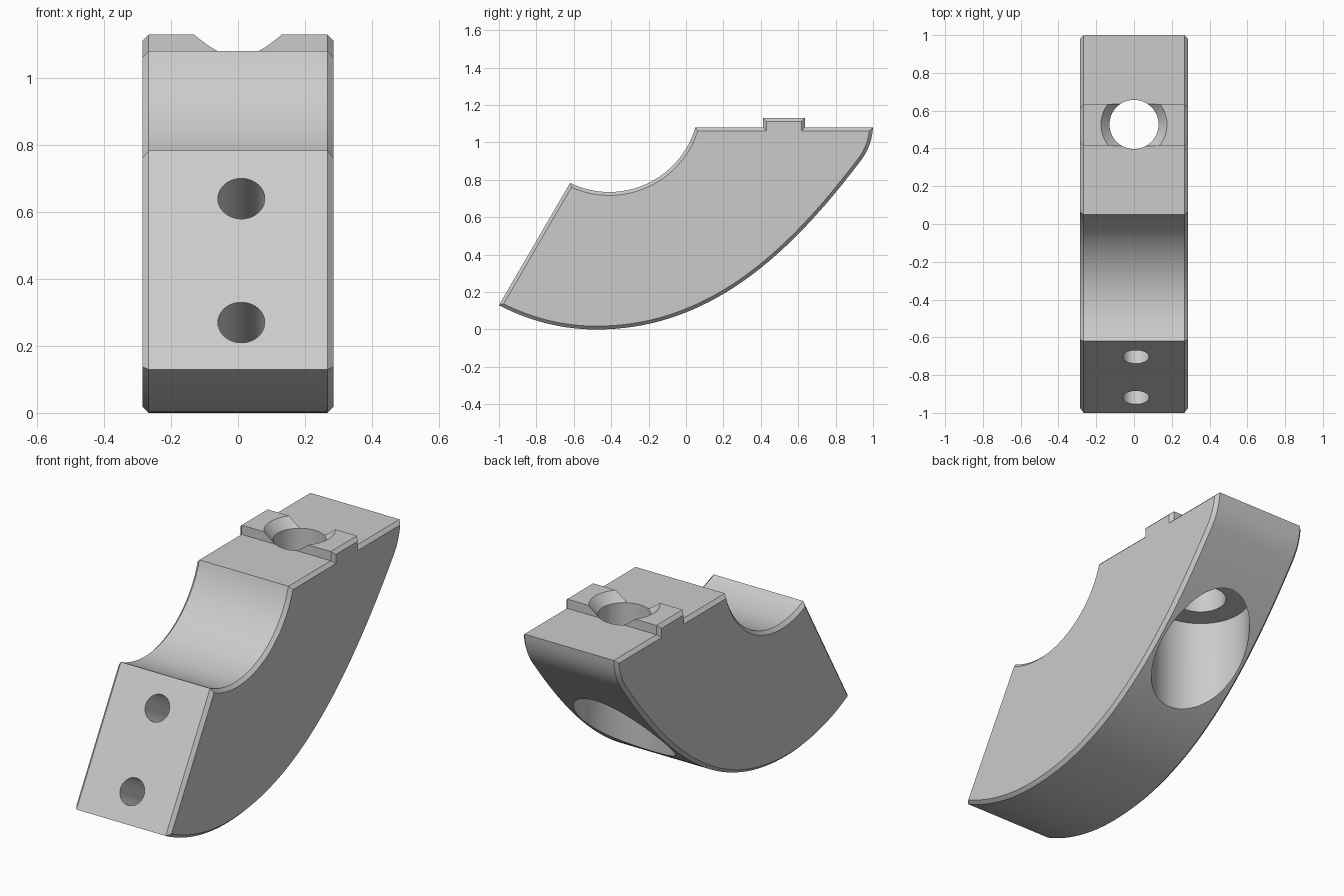
import bpy, bmesh, math
from mathutils import Vector, Matrix

cube = bpy.data.objects.get("Cube")
if cube:
    bpy.data.objects.remove(cube, do_unlink=True)

grey = bpy.data.materials.new("light grey")
grey.use_nodes = True
colour = (0.6, 0.6, 0.6, 1)
grey.diffuse_color = colour
grey.node_tree.nodes["Principled BSDF"].inputs["Base Color"].default_value = colour

HALF, CHAMFER = 0.285, 0.018


def bezier(a, b, c, d, n):
    """Points on a cubic curve, without the last one."""
    a, b, c, d = map(Vector, (a, b, c, d))
    return [a * (1 - t) ** 3 + b * 3 * t * (1 - t) ** 2 + c * 3 * t * t * (1 - t) + d * t ** 3
            for t in (i / n for i in range(n))]


def make_object(name, bm):
    bmesh.ops.recalc_face_normals(bm, faces=bm.faces)
    mesh = bpy.data.meshes.new(name)
    bm.to_mesh(mesh)
    bm.free()
    mesh.materials.append(grey)
    obj = bpy.data.objects.new(name, mesh)
    bpy.context.collection.objects.link(obj)
    return obj


# Side profile (y, z): curved underside, rounded tip, top with raised tab
profile = bezier((-1, 0.13), (-0.84, 0.045), (-0.66, 0), (-0.48, 0), 14)
profile += bezier((-0.48, 0), (0.14, 0), (0.57, 0.42), (0.94, 0.91), 36)
profile += bezier((0.94, 0.91), (0.98, 0.965), (0.995, 1.02), (1, 1.08), 8)
profile += [(1, 1.08), (0.635, 1.08), (0.635, 1.13), (0.412, 1.13), (0.412, 1.08)]

# Concave saddle arc down to the slanted front face
centre, radius = Vector((-0.41, 1.214)), 0.479
start, end = math.radians(-16.2), math.radians(-116)
for i in range(33):
    a = start + (end - start) * i / 32
    profile.append(centre + radius * Vector((math.cos(a), math.sin(a))))

# Extrude the profile, then chamfer both side faces
bm = bmesh.new()
inner = HALF - CHAMFER
cap = bm.faces.new([bm.verts.new((-inner, p[0], p[1])) for p in profile])
ext = bmesh.ops.extrude_face_region(bm, geom=[cap], use_keep_orig=True)
bmesh.ops.translate(bm, vec=(2 * inner, 0, 0),
                    verts=[g for g in ext["geom"] if isinstance(g, bmesh.types.BMVert)])
bmesh.ops.recalc_face_normals(bm, faces=bm.faces)
caps = [f for f in bm.faces if abs(f.normal.x) > 0.9]
bmesh.ops.inset_region(bm, faces=caps, thickness=CHAMFER, depth=CHAMFER,
                       use_even_offset=True, use_boundary=True)
body = make_object("curved_clamp_body", bm)


def drill(name, a, b, r1, r2, segments=64):
    """Cut a round or tapered hole from point a to point b."""
    a, b = Vector(a), Vector(b)
    axis = b - a
    bm = bmesh.new()
    bmesh.ops.create_cone(bm, cap_ends=True, segments=segments, radius1=r1, radius2=r2,
                          depth=axis.length,
                          matrix=Matrix.Translation((a + b) / 2)
                          @ axis.to_track_quat("Z", "Y").to_matrix().to_4x4())
    cutter = make_object(name, bm)
    cutter.hide_render = True
    mod = body.modifiers.new(name, "BOOLEAN")
    mod.operation, mod.solver, mod.object = "DIFFERENCE", "EXACT", cutter
    bpy.context.view_layer.objects.active = body
    bpy.ops.object.modifier_apply(modifier=name)
    bpy.data.objects.remove(cutter, do_unlink=True)


# Vertical bolt hole, wide bore from below, countersink in the tab
HY = 0.527
drill("bolt_bore", (0, HY, -0.2), (0, HY, 0.76), 0.25, 0.25)
drill("bolt_hole", (0, HY, 0.6), (0, HY, 1.3), 0.13, 0.13)
drill("countersink", (0, HY, 1.07), (0, HY, 1.15), 0.121, 0.193)

# Two blind holes square to the slanted front face
into = Vector((0, 0.866, -0.5))
for name, z in (("upper_pin_hole", 0.64), ("lower_pin_hole", 0.27)):
    mouth = Vector((0.01, -1 + (z - 0.13) * 0.58, z))
    drill(name, mouth - into * 0.1, mouth + into * 0.3, 0.07, 0.07, 40)

bpy.ops.object.select_all(action="DESELECT")
body.select_set(True)
bpy.context.view_layer.objects.active = body
bpy.ops.object.shade_smooth_by_angle(angle=math.radians(25))
